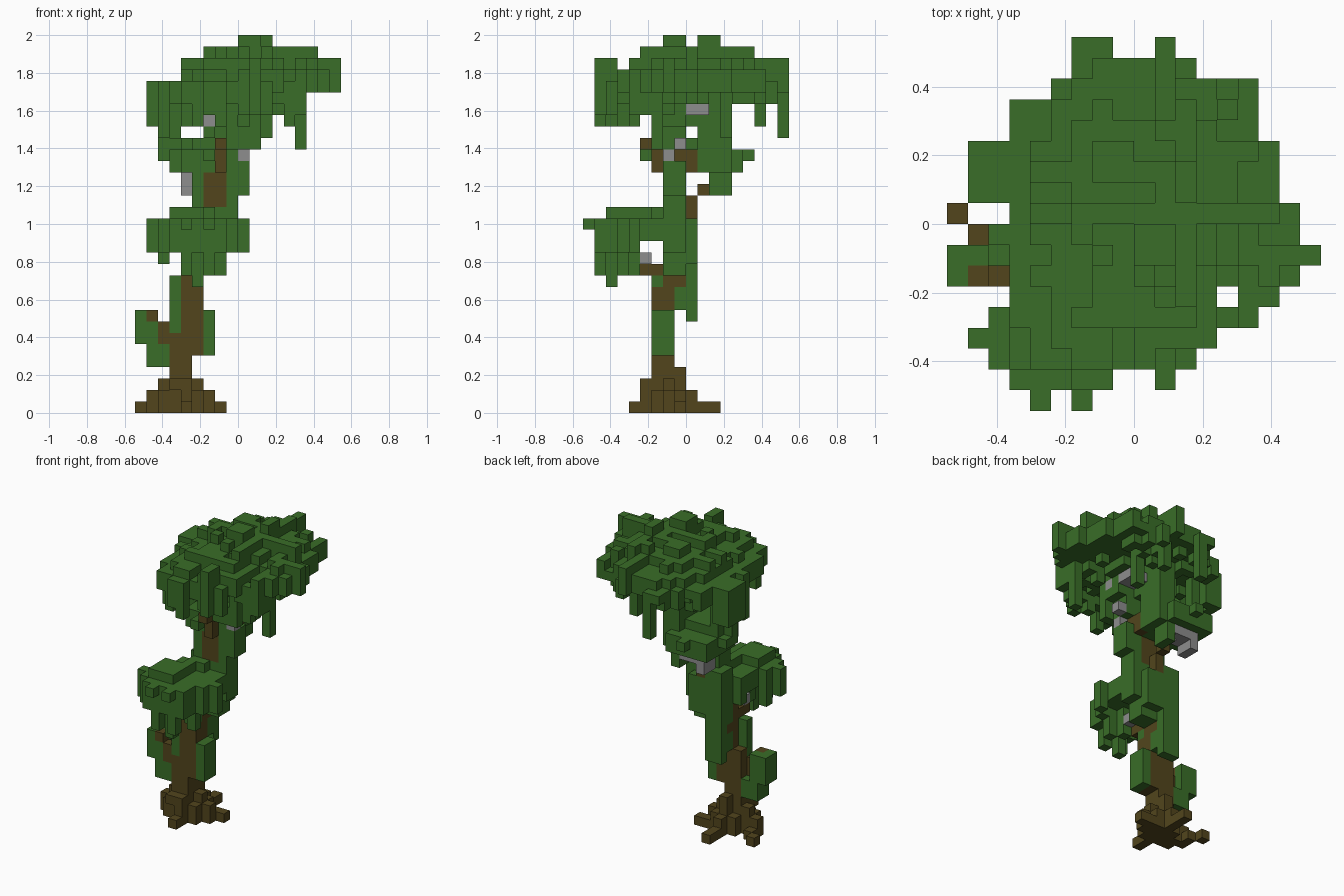
import bpy
import random

random.seed(4)
if "Cube" in bpy.data.objects:
    bpy.data.objects.remove(bpy.data.objects["Cube"], do_unlink=True)

UNIT = 2 / 33          # edge of one block
HALF = 9               # half the footprint, in blocks
parts = {}             # part name -> (colour name, set of blocks)
occupied = set()

COLOURS = {
    "leaf green": (0.041, 0.155, 0.021, 1),
    "bark brown": (0.085, 0.06, 0.012, 1),
    "stone grey": (0.27, 0.27, 0.27, 1),
}


def make_material(name, colour):
    material = bpy.data.materials.new(name)
    material.use_nodes = True
    material.diffuse_color = colour
    shader = material.node_tree.nodes["Principled BSDF"]
    shader.inputs["Base Color"].default_value = colour
    shader.inputs["Roughness"].default_value = 0.9
    return material


def part(name, colour):
    """Return a function that fills inclusive block ranges of a new part."""
    blocks = set()
    parts[name] = (colour, blocks)

    def fill(xs, ys, zs):
        def span(value):
            low, high = value if isinstance(value, tuple) else (value, value)
            return range(low, high + 1)
        for x in span(xs):
            for y in span(ys):
                for z in span(zs):
                    if (x, y, z) not in occupied:
                        occupied.add((x, y, z))
                        blocks.add((x, y, z))
    return fill


def footprint(rows, first_row):
    """Cells of an outline given as one x range per row."""
    return {(x, first_row + n) for n, (low, high) in enumerate(rows)
            for x in range(low, high + 1)}


def edge_depth(cells, x, y):
    """Rings between a cell and the outside of its footprint."""
    ring = 0
    while all((x + dx, y + dy) in cells
              for dx in range(-ring - 1, ring + 2)
              for dy in range(-ring - 1, ring + 2)
              if abs(dx) + abs(dy) <= ring + 1):
        ring += 1
    return ring


# Roots spread from a narrow foot
roots = part("roots", "bark brown")
roots((2, 5), (6, 7), (0, 1))
roots((3, 5), (6, 8), (0, 1))
roots((3, 4), (5, 7), 2)
roots((2, 5), 7, 2)
roots(4, 8, (2, 3))
roots((1, 6), 7, (0, 1))
roots(4, (5, 9), (0, 1))
roots(4, (4, 11), 0)
roots((6, 7), 8, 0)
roots(0, 9, 0)
roots(1, 8, 0)

# Lower trunk with side branch and a fork under the middle foliage
trunk = part("lower_trunk", "bark brown")
trunk((3, 4), (6, 7), (2, 6))
trunk((4, 5), (6, 7), (5, 10))
trunk(3, 7, (7, 8))
trunk(4, (6, 8), 11)
trunk(5, (7, 8), 11)
trunk((4, 5), (5, 6), 12)
trunk(4, 7, (12, 15))
trunk(7, 7, 16)
trunk(2, 6, (6, 7))
trunk(1, 6, 8)

# Upper trunk leans back, then forks forward
upper = part("upper_trunk", "bark brown")
upper((6, 7), (7, 8), (18, 20))
upper(6, 9, (17, 18))
upper(6, 10, 19)
upper(7, (6, 7), (21, 22))
upper(7, 5, 23)
upper(8, (8, 9), (21, 22))

# Stones caught in the foliage
stones = part("stones", "stone grey")
stones(4, (11, 12), (19, 20))
stones(5, (11, 12), 20)
stones(6, 12, 20)
stones((4, 6), 5, 13)
stones(9, 7, 22)
stones(10, 8, 23)
stones(10, 7, 26)
stones((9, 10), (9, 10), 26)
stones(6, (7, 9), 25)

# Small leaf clumps on the lower trunk
clumps = part("trunk_leaves", "leaf green")
clumps((0, 1), (6, 7), (6, 8))
clumps((1, 2), (6, 7), (4, 5))
clumps(6, (6, 7), (5, 8))
clumps(3, 6, (7, 11))
clumps(5, 6, 11)

# Vines climbing the back of the trunk
vines = part("climbing_vines", "leaf green")
vines((4, 5), 9, (8, 17))
vines((4, 5), 8, (9, 17))
vines((5, 7), (7, 8), (12, 17))
vines((6, 7), 9, (13, 16))
vines(8, (7, 8), (14, 24))
vines(9, (7, 8), (19, 21))
vines(5, (7, 8), (18, 20))

# Middle foliage: a thin cap with hanging fringe
MIDDLE = [(3, 7), (2, 7), (1, 8), (2, 9), (3, 8), (3, 8), (3, 7), (4, 7)]
middle_cells = footprint(MIDDLE, 1)
middle = part("middle_foliage", "leaf green")
for x, y in sorted(middle_cells):
    depth = edge_depth(middle_cells, x, y)
    middle(x, y, (15 if depth or y in (5, 6) else 14, 16))
    if depth and x in range(3, 7) and random.random() < 0.65:
        middle(x, y, 17)
for x in (4, 6):
    middle(x, 0, 16)
for x, y, low in ((5, 2, 11), (4, 1, 12), (6, 1, 12), (7, 3, 12), (6, 4, 12),
                  (4, 4, 13), (2, 4, 13)):
    middle(x, y, (low, 14))

# Side foliage below the crown
SIDE = [(4, 6), (4, 7), (3, 7), (2, 8), (2, 8), (3, 8), (3, 7)]
side_cells = footprint(SIDE, 7)
side = part("side_foliage", "leaf green")
for x, y in sorted(side_cells):
    depth = edge_depth(side_cells, x, y)
    side(x, y, (22 if x < 3 else 21, 23 if depth and y < 12 else 22))
side(5, 14, 22)
side(7, (11, 12), (19, 20))
side(6, (5, 6), 22)

# Crown: a bumpy dome tilted along x, with a ragged hanging rim
CROWN = [(6, 7), (4, 11), (4, 12), (3, 14), (3, 15), (3, 16), (3, 17), (2, 16),
         (3, 16), (1, 15), (1, 15), (1, 15), (3, 14), (3, 14), (5, 14), (6, 11), (6, 7)]
crown_cells = footprint(CROWN, 1) | {(10, 1), (10, 17)}
crown_cells.discard((13, 5))
crown = part("crown", "leaf green")
for x, y in sorted(crown_cells):
    depth = edge_depth(crown_cells, x, y)
    height = 28 + min(depth, 4) * 0.55 + (x - 6) * 0.1 + random.uniform(-0.6, 0.6)
    inside = 5 < x < 16 and 4 < y < 15
    top = min(round(height), 28 if x < 4 else 31 if inside and depth > 1 else 30)
    if depth or x > 14:
        low = random.choice((27, 28, 28)) if x < 15 else 28
    elif x < 4:
        low = 25 if 9 < y < 13 else 27
    else:
        low = random.choice((27, 28) if y > 12 else (26, 27, 28))
    crown(x, y, (low, max(top, 28)))
crown((9, 10), (7, 8), (31, 32))
crown(11, (10, 11), (31, 32))
crown((6, 15), 9, (30, 31))
crown(11, (5, 14), (30, 31))
crown(10, (1, 2), (28, 30))
crown(10, (16, 17), (28, 30))
crown((4, 5), 9, (29, 30))
crown((16, 17), 7, (28, 30))

# Leafy core joining crown and side foliage
crown((6, 8), (7, 11), (25, 27))
crown((9, 10), (7, 8), (25, 27))
crown((8, 9), (6, 8), (23, 24))
crown((7, 8), (10, 12), (23, 26))
crown(6, 7, 24)

# Long hanging strands
strands = part("hanging_strands", "leaf green")
for x, y, low in ((14, 6, 23), (13, 4, 25), (11, 12, 24), (10, 6, 23), (2, 10, 22),
                  (3, 11, 24), (7, 17, 24), (10, 15, 25), (7, 1, 25), (5, 2, 25),
                  (4, 3, 25), (8, 6, 23), (12, 7, 26), (2, 8, 24), (10, 1, 27)):
    strands(x, y, (low, 28))

# The six sides of a block
SIDES = []
for axis in range(3):
    for sign in (0, 1):
        normal = [0] * 3
        normal[axis] = 2 * sign - 1
        corners = []
        for u, v in ((0, 0), (1, 0), (1, 1), (0, 1)):
            corner = [sign] * 3
            corner[(axis + 1) % 3], corner[(axis + 2) % 3] = u, v
            corners.append(corner)
        SIDES.append((normal, corners if sign else corners[::-1]))

# Turn the blocks into meshes, keeping only outer faces
materials = {name: make_material(name, colour) for name, colour in COLOURS.items()}
for name, (colour, blocks) in parts.items():
    points, faces = {}, []
    for block in sorted(blocks):
        for normal, corners in SIDES:
            if tuple(b + n for b, n in zip(block, normal)) not in occupied:
                keys = [tuple(b + c for b, c in zip(block, corner)) for corner in corners]
                faces.append([points.setdefault(key, len(points)) for key in keys])
    mesh = bpy.data.meshes.new(name)
    mesh.from_pydata([((x - HALF) * UNIT, (y - HALF) * UNIT, z * UNIT)
                      for x, y, z in points], [], faces)
    mesh.materials.append(materials[colour])
    bpy.context.collection.objects.link(bpy.data.objects.new(name, mesh))
